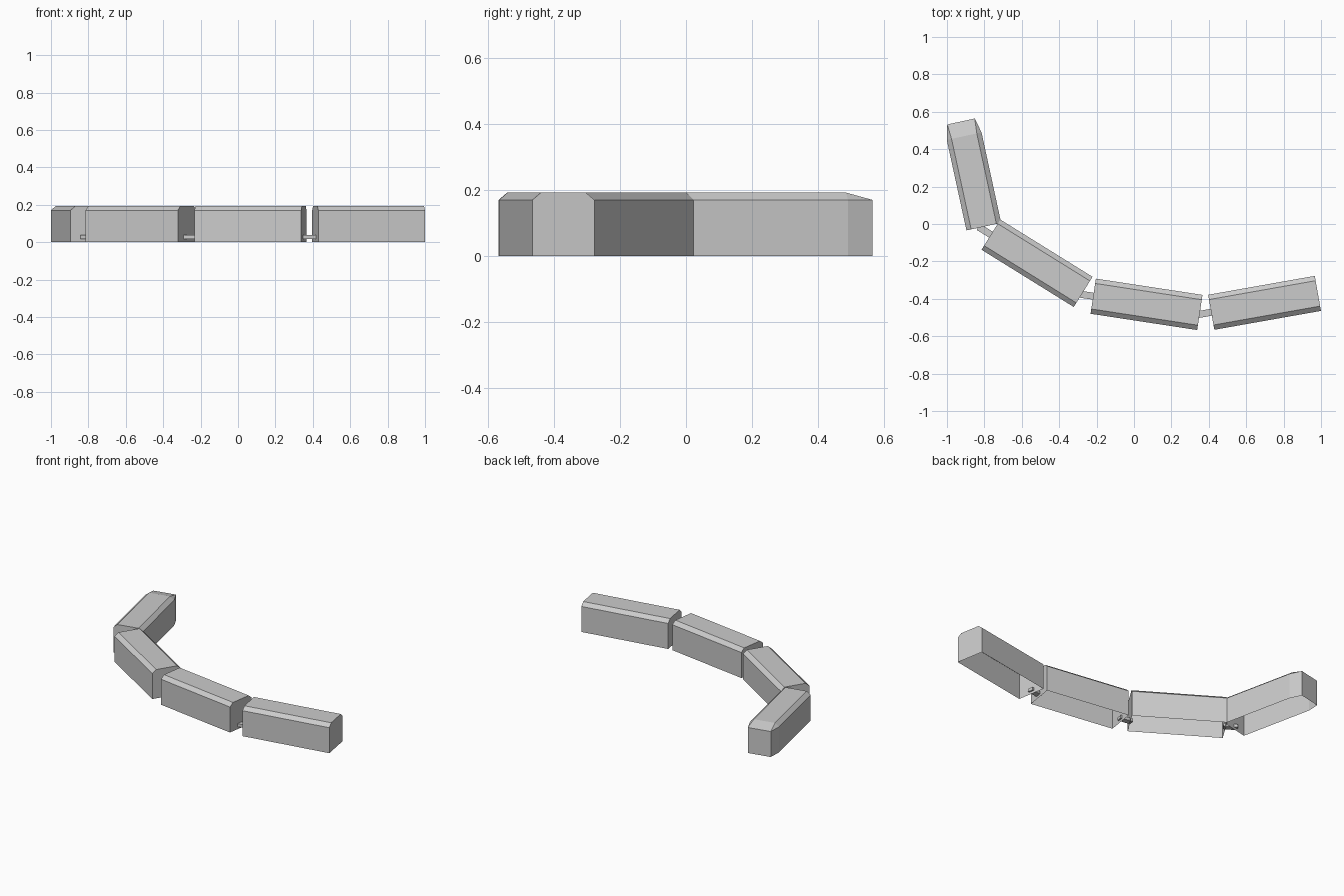
import bpy, bmesh
from math import atan2
from mathutils import Matrix, Vector

if "Cube" in bpy.data.objects:
    bpy.data.objects.remove(bpy.data.objects["Cube"])

HALF, ROOF, SHOULDER, TOP = 0.095, 0.069, 0.17, 0.192
NOSE_LEN, NOSE_HALF = 0.08, 0.075


def make_object(name, bm, matrix):
    mesh = bpy.data.meshes.new(name)
    bm.to_mesh(mesh)
    bm.free()
    obj = bpy.data.objects.new(name, mesh)
    obj.matrix_world = matrix
    bpy.context.collection.objects.link(obj)
    return obj


def make_car(name, back, front, nose=False):
    """Open-bottomed shell with a bevelled roof from back to front; optional tapered nose."""
    back, front = Vector(back), Vector(front)
    d = front - back
    length = d.length
    matrix = Matrix.Translation((back.x, back.y, 0)) @ Matrix.Rotation(atan2(d.y, d.x), 4, 'Z')
    section = [(-HALF, 0), (HALF, 0), (HALF, SHOULDER), (ROOF, TOP), (-ROOF, TOP), (-HALF, SHOULDER)]
    bm = bmesh.new()
    body_end = length - NOSE_LEN if nose else length
    a = [bm.verts.new((0, y, z)) for y, z in section]
    b = [bm.verts.new((body_end, y, z)) for y, z in section]
    bm.faces.new(a[::-1])
    for i in range(1, 6):  # the underside stays open
        j = (i + 1) % 6
        bm.faces.new((a[i], a[j], b[j], b[i]))
    if nose:
        n = [bm.verts.new((length, y, z)) for y, z in
             ((-NOSE_HALF, 0), (NOSE_HALF, 0), (NOSE_HALF, SHOULDER), (-NOSE_HALF, SHOULDER))]
        for f in ((b[1], b[2], n[2], n[1]), (b[2], b[3], n[2]), (b[3], b[4], n[3], n[2]),
                  (b[4], b[5], n[3]), (b[5], b[0], n[0], n[3]), n):
            bm.faces.new(f)
    else:
        bm.faces.new(b)
    make_object(name, bm, matrix)
    return matrix, length


def make_coupling(name, matrix, length):
    """Flat bar sticking out of the leading end of a car."""
    bm = bmesh.new()
    bmesh.ops.create_cube(bm, size=1, matrix=Matrix.Translation((length + 0.034, 0, 0.027))
                          @ Matrix.Diagonal((0.088, 0.037, 0.02, 1)))
    make_object(name, bm, matrix)


# Leading car with the tapered nose
make_car("lead_car", (-0.803, -0.014), (-0.925, 0.548), nose=True)

# Following cars, each coupled to the one ahead
cars = [((-0.272, -0.363), (-0.765, -0.057)),
        ((0.352, -0.473), (-0.218, -0.386)),
        ((0.983, -0.371), (0.413, -0.472))]
for i, (back, front) in enumerate(cars, 1):
    m, length = make_car(f"trailing_car_{i}", back, front)
    make_coupling(f"coupling_{i}", m, length)
